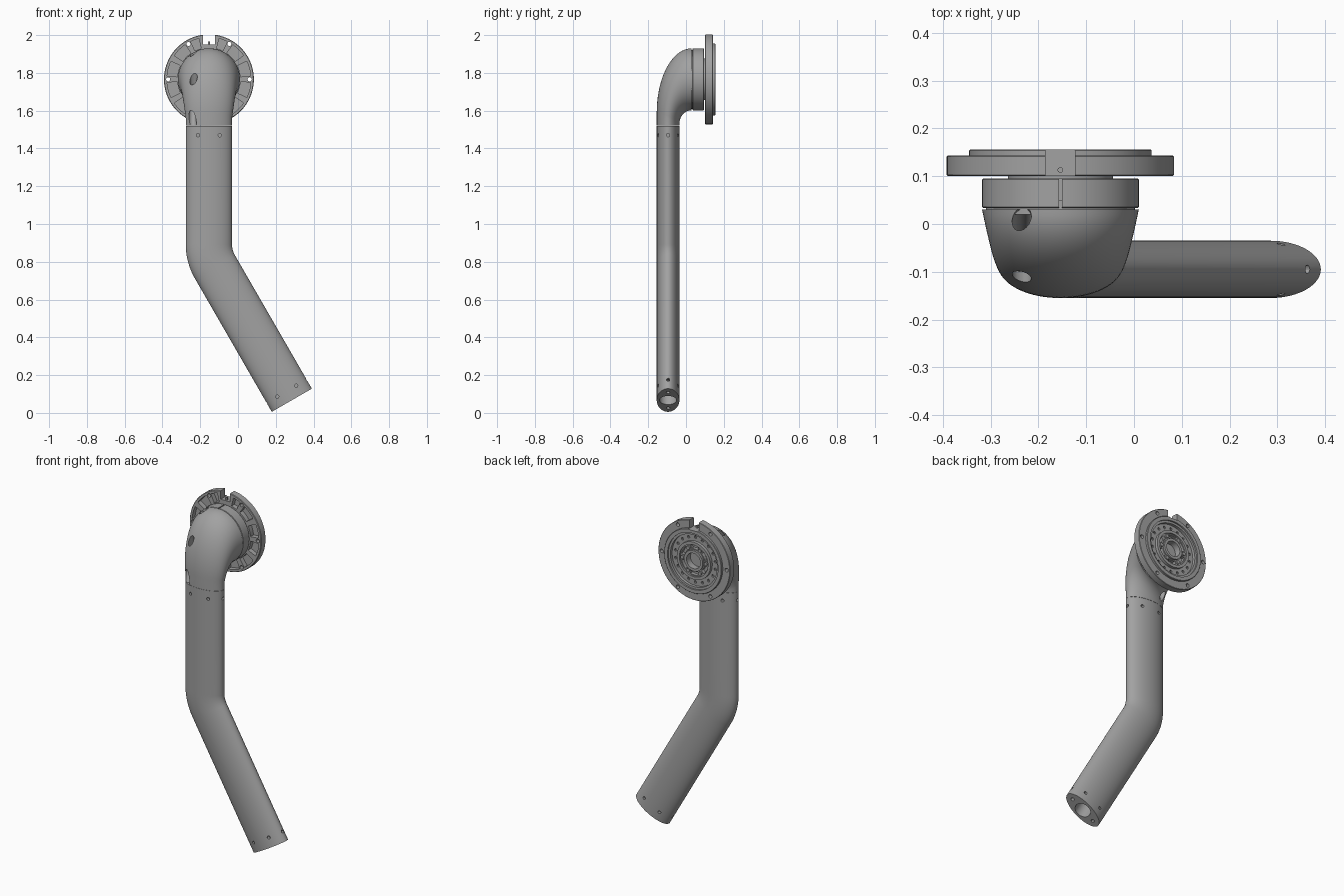
import bpy, bmesh, math
from mathutils import Vector as V

if "Cube" in bpy.data.objects:
    bpy.data.objects.remove(bpy.data.objects["Cube"], do_unlink=True)

grey = bpy.data.materials.new("satin grey")
grey.use_nodes = True
GREY = (0.36, 0.36, 0.36, 1)
grey.diffuse_color = GREY
grey.node_tree.nodes["Principled BSDF"].inputs["Base Color"].default_value = GREY

CX, CZ, TY = -0.154, 1.766, -0.095       # flange axis x and z, tube axis y
HALF_W, HALF_D = 0.1225, 0.06            # elliptical tube section
DOWN = V((0.5, 0, -0.866))               # direction of the lower tube
END = V((0.285, TY, 0.067))              # centre of the open tube end
SIDE = V((0.866, 0, 0.5))                # wide direction at that end
X, Y, Z = V((1, 0, 0)), V((0, 1, 0)), V((0, 0, 1))


def ring(c, u, v, n=64):
    return [c + u * math.cos(k * math.tau / n) + v * math.sin(k * math.tau / n) for k in range(n)]


def loft(bm, rings):
    """Skin closed rings in order and cap both ends."""
    rows = [[bm.verts.new(p) for p in r] for r in rings]
    n = len(rows[0])
    for a, b in zip(rows, rows[1:]):
        for i in range(n):
            j = (i + 1) % n
            bm.faces.new((a[i], a[j], b[j], b[i]))
    bm.faces.new(rows[0][::-1])
    bm.faces.new(rows[-1])


def rod(bm, p, q, r, n=20):
    d = (q - p).normalized()
    u = d.orthogonal().normalized() * r
    loft(bm, [ring(p, u, d.cross(u), n), ring(q, u, d.cross(u), n)])


def polar(r, deg, y):
    a = math.radians(deg)
    return V((CX + r * math.cos(a), y, CZ + r * math.sin(a)))


def sector(bm, r0, r1, mid, half, y0, y1, n=5):
    """Curved block around the flange axis."""
    angs = [mid - half + 2 * half * k / n for k in range(n + 1)]
    loft(bm, [[polar(r0, a, y) for a in angs] + [polar(r1, a, y) for a in angs[::-1]] for y in (y0, y1)])


def block(bm, x0, x1, y0, y1, z0, z1):
    loft(bm, [[V((x0, y0, z)), V((x1, y0, z)), V((x1, y1, z)), V((x0, y1, z))] for z in (z0, z1)])


def turned(bm, profile):
    """Turn a list of (radius, y) points around the flange axis."""
    loft(bm, [ring(V((CX, y, CZ)), X * r, Z * r, 96) for r, y in profile])


def make(name, bm):
    bmesh.ops.recalc_face_normals(bm, faces=bm.faces)
    me = bpy.data.meshes.new(name)
    bm.to_mesh(me)
    bm.free()
    me.materials.append(grey)
    ob = bpy.data.objects.new(name, me)
    bpy.context.collection.objects.link(ob)
    return ob


def finish(ob, cutter=None):
    bpy.ops.object.select_all(action="DESELECT")
    ob.select_set(True)
    bpy.context.view_layer.objects.active = ob
    if cutter:
        tool = make("cutter", cutter)
        tool.hide_render = True
        mod = ob.modifiers.new("cut", "BOOLEAN")
        mod.operation, mod.solver, mod.object = "DIFFERENCE", "EXACT", tool
        bpy.ops.object.modifier_apply(modifier=mod.name)
        bpy.data.objects.remove(tool, do_unlink=True)
    bpy.ops.object.shade_smooth_by_angle(angle=math.radians(30))


def screw_holes(bm, c, u):
    """Six holes around the tube section at c, whose wide direction is u."""
    for s in (-1, 1):
        rod(bm, c + u * s * 0.1, c + u * s * 0.14, 0.009, 12)
        for f in (-1, 1):
            p = c + u * s * 0.058
            rod(bm, p + Y * f * 0.035, p + Y * f * 0.08, 0.009, 12)


# Bent tube with a bored end plate
bm = bmesh.new()
rings = [ring(V((CX, TY, z)), X * HALF_W, Y * HALF_D) for z in (1.52, 1.2)]
R, corner = 0.24, V((CX, TY, 0.828))
start = corner + Z * R * math.tan(math.radians(15))
for k in range(11):
    a = math.radians(3 * k)
    c = start + V((R * (1 - math.cos(a)), 0, -R * math.sin(a)))
    rings.append(ring(c, V((math.cos(a), 0, math.sin(a))) * HALF_W, Y * HALF_D))
rings.append(ring(END, SIDE * HALF_W, Y * HALF_D))
bore = 0.045
rings.append(ring(END, SIDE * bore, Y * bore))
rings.append(ring(END - DOWN * 0.25, SIDE * bore, Y * bore))
loft(bm, rings)
cut = bmesh.new()
screw_holes(cut, V((CX, TY, 1.47)), X)
screw_holes(cut, END - DOWN * 0.055, SIDE)
for s in (-1, 1):
    p = END + SIDE * s * 0.083
    rod(cut, p + DOWN * 0.02, p - DOWN * 0.03, 0.01, 12)
finish(make("bent_tube", bm), cut)

# Elbow swelling from the oval tube to the round collar
bm = bmesh.new()
rings = [ring(V((CX, TY, 1.521)), X * HALF_W, Y * HALF_D)]
for k in range(25):
    a = math.pi / 2 * k / 24
    s, c = math.sin(a), 1 - math.cos(a)
    outer = V((CX, -0.155 + 0.185 * c, 1.59 + 0.34 * s))
    inner = V((CX, -0.035 + 0.065 * c, 1.53 + 0.072 * s))
    wide = HALF_W + (0.164 - HALF_W) * (a / (math.pi / 2))
    rings.append(ring((outer + inner) / 2, X * wide, (inner - outer) / 2))
loft(bm, rings)
cut = bmesh.new()
for p, q in ((V((-0.235, 0.01, 1.9)), V((-0.24, -0.14, 1.54))),
             (V((-0.235, -0.115, 1.78)), V((-0.235, -0.02, 1.54)))):
    d = (q - p).normalized() * 0.06
    rod(cut, p - d, q + d, 0.02)
finish(make("elbow", bm), cut)

# Core joining elbow, collar and flange
bm = bmesh.new()
turned(bm, [(0.156, 0.02), (0.156, 0.05), (0.11, 0.05), (0.11, 0.104)])
finish(make("neck", bm))

# Clamp collar with a slit on top
bm = bmesh.new()
turned(bm, [(0.162, 0.034), (0.164, 0.036), (0.164, 0.093), (0.162, 0.095)])
cut = bmesh.new()
block(cut, CX - 0.003, CX + 0.003, 0.02, 0.11, CZ + 0.135, CZ + 0.2)
finish(make("clamp_collar", bm), cut)

# Flange: stepped disc with ribs in front and a recessed hub behind
bm = bmesh.new()
turned(bm, [(0.235, 0.1), (0.238, 0.103), (0.238, 0.141), (0.236, 0.143), (0.191, 0.143),
            (0.191, 0.154), (0.189, 0.156), (0.168, 0.156), (0.168, 0.147), (0.155, 0.147),
            (0.155, 0.13), (0.112, 0.13), (0.112, 0.148), (0.095, 0.148), (0.095, 0.138),
            (0.062, 0.138), (0.062, 0.15), (0.046, 0.15), (0.046, 0.112)])
cut = bmesh.new()
block(cut, CX - 0.031, CX + 0.031, 0.08, 0.18, CZ + 0.185, CZ + 0.3)
for k in range(12):
    if k not in (2, 3):
        sector(cut, 0.168, 0.222, 15 + 30 * k, 10.5, 0.09, 0.128)
for mid, half in ((70, 6), (110, 6)):
    sector(cut, 0.168, 0.222, mid, half, 0.09, 0.128)
for k in range(6):
    rod(cut, polar(0.216, 60 * k, 0.08), polar(0.216, 60 * k, 0.18), 0.011, 16)
    sector(cut, 0.068, 0.089, 30 + 60 * k, 18, 0.118, 0.16)
for k in range(18):
    rod(cut, polar(0.134, 20 * k + 10, 0.12), polar(0.134, 20 * k + 10, 0.16), 0.008, 10)
rod(cut, V((CX, 0.113, CZ + 0.16)), V((CX, 0.113, CZ + 0.2)), 0.006, 12)
finish(make("flange", bm), cut)

# Screw heads around the hub
bm = bmesh.new()
for k in range(6):
    rod(bm, polar(0.078, 60 * k, 0.13), polar(0.078, 60 * k, 0.147), 0.011, 16)
finish(make("hub_screws", bm))
